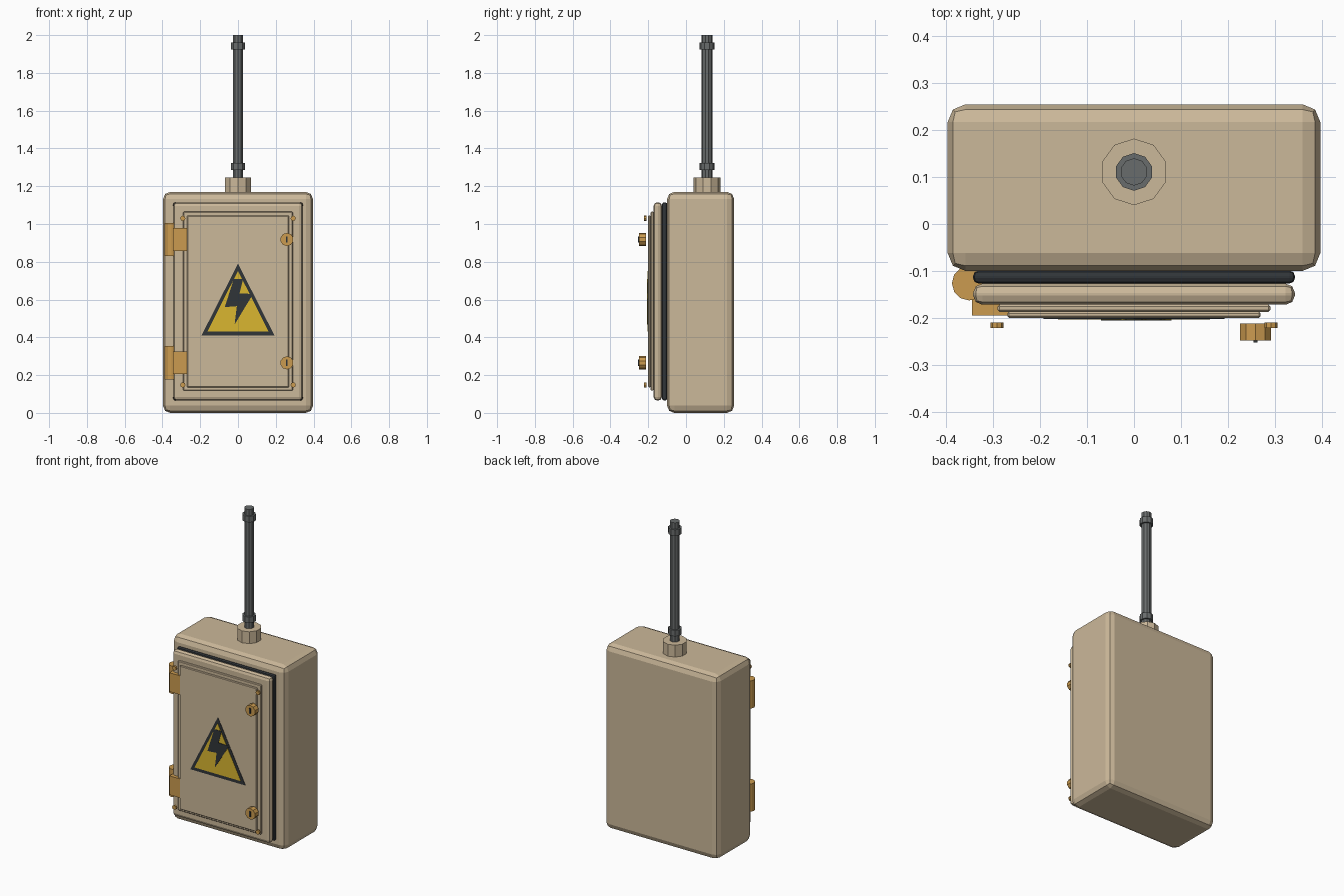
import bpy, bmesh, math

if "Cube" in bpy.data.objects:
    bpy.data.objects.remove(bpy.data.objects["Cube"])


def material(name, rgb):
    m = bpy.data.materials.new(name)
    m.diffuse_color = (*rgb, 1)
    m.use_nodes = True
    m.node_tree.nodes["Principled BSDF"].inputs["Base Color"].default_value = m.diffuse_color
    return m


TAN = material("tan_paint", (0.60, 0.48, 0.32))
BRASS = material("brass", (0.60, 0.33, 0.08))
BLACK = material("black", (0.03, 0.035, 0.04))
YELLOW = material("yellow", (0.70, 0.47, 0.03))
STEEL = material("steel", (0.14, 0.15, 0.15))


def add_object(name, bm, mat):
    bmesh.ops.recalc_face_normals(bm, faces=bm.faces)
    me = bpy.data.meshes.new(name)
    bm.to_mesh(me)
    bm.free()
    me.materials.append(mat)
    ob = bpy.data.objects.new(name, me)
    bpy.context.collection.objects.link(ob)
    return ob


def box(name, x, y, z, mat, bevel=0, segments=2):
    """Box from (min, max) ranges with optional rounded edges."""
    bm = bmesh.new()
    bmesh.ops.create_cube(bm, size=1)
    for v in bm.verts:
        v.co = [r[0] + (c + 0.5) * (r[1] - r[0]) for r, c in zip((x, y, z), v.co)]
    if bevel:
        bmesh.ops.bevel(bm, geom=bm.edges[:], offset=bevel, segments=segments,
                        profile=0.5, affect='EDGES')
    return add_object(name, bm, mat)


def lathe(name, profile, loc, mat, axis='Z', sides=10):
    """Faceted turned part from (radius, height) pairs, capped at both ends."""
    bm = bmesh.new()
    rings = []
    for r, h in profile:
        ring = []
        for i in range(sides):
            a = math.pi / 2 + 2 * math.pi * i / sides
            p = (r * math.cos(a), r * math.sin(a), h)
            if axis == 'Y':
                p = (p[0], -h, p[1])
            ring.append(bm.verts.new(p))
        rings.append(ring)
    for a, b in zip(rings, rings[1:]):
        for i in range(sides):
            j = (i + 1) % sides
            bm.faces.new((a[i], a[j], b[j], b[i]))
    bm.faces.new(rings[0])
    bm.faces.new(rings[-1])
    ob = add_object(name, bm, mat)
    ob.location = loc
    return ob


def plate(name, outline, y, thick, mat):
    """Thin flat shape on the door, outline in x and z."""
    bm = bmesh.new()
    f = bm.faces.new([bm.verts.new((px, y, pz)) for px, pz in outline])
    ext = bmesh.ops.extrude_face_region(bm, geom=[f])
    for v in ext["geom"]:
        if isinstance(v, bmesh.types.BMVert):
            v.co.y -= thick
    return add_object(name, bm, mat)


# Cabinet, seal and stepped door
box("cabinet", (-0.397, 0.397), (-0.1, 0.255), (0, 1.17), TAN, 0.038)
box("door_seal", (-0.343, 0.343), (-0.127, -0.099), (0.065, 1.115), BLACK, 0.012)
box("door", (-0.343, 0.343), (-0.172, -0.127), (0.065, 1.115), TAN, 0.02)
box("door_step", (-0.291, 0.291), (-0.187, -0.172), (0.118, 1.065), TAN, 0.004, 1)
box("door_panel", (-0.27, 0.27), (-0.2, -0.187), (0.135, 1.045), TAN, 0.004, 1)

# Hinges and locks, lower and upper
for tag, z in (("lower", 0.265), ("upper", 0.918)):
    lathe(tag + "_hinge_knuckle", [(0.037, -0.088), (0.037, 0.088)],
          (-0.351, -0.126, z), BRASS, sides=12)
    box(tag + "_hinge_leaf", (-0.345, -0.257), (-0.195, -0.155),
        (z - 0.06, z + 0.06), BRASS)
    lathe(tag + "_lock", [(0.035, 0.212), (0.035, 0.248)], (0.259, 0, z), BRASS, 'Y')
    box(tag + "_lock_slot", (0.255, 0.263), (-0.253, -0.246),
        (z - 0.017, z + 0.017), BLACK)

# Corner screws
for sx in (-1, 1):
    for z in (0.148, 1.03):
        lathe("corner_screw", [(0.014, 0.21), (0.014, 0.222)],
              (sx * 0.292, 0, z), BRASS, 'Y', 8)

# Warning sign
plate("sign_border", [(-0.193, 0.41), (0.193, 0.41), (0, 0.79)], -0.199, 0.003, BLACK)
plate("sign_field", [(-0.162, 0.43), (0.162, 0.43), (0, 0.752)], -0.201, 0.003, YELLOW)
plate("sign_bolt", [(-0.022, 0.71), (0.027, 0.71), (0.008, 0.632), (0.08, 0.63),
                    (-0.018, 0.468), (-0.006, 0.565), (-0.07, 0.56)],
      -0.203, 0.003, BLACK)

# Conduit with base collar and two couplings
lathe("conduit_collar", [(0.071, 1.16), (0.071, 1.245)], (0, 0.111, 0), TAN)
lathe("conduit_pipe", [(0.029, 1.2), (0.029, 2.0)], (0, 0.111, 0), STEEL)
for z in (1.305, 1.942):
    lathe("conduit_coupling", [(0.04, z - 0.019), (0.04, z + 0.019)],
          (0, 0.111, 0), STEEL)
